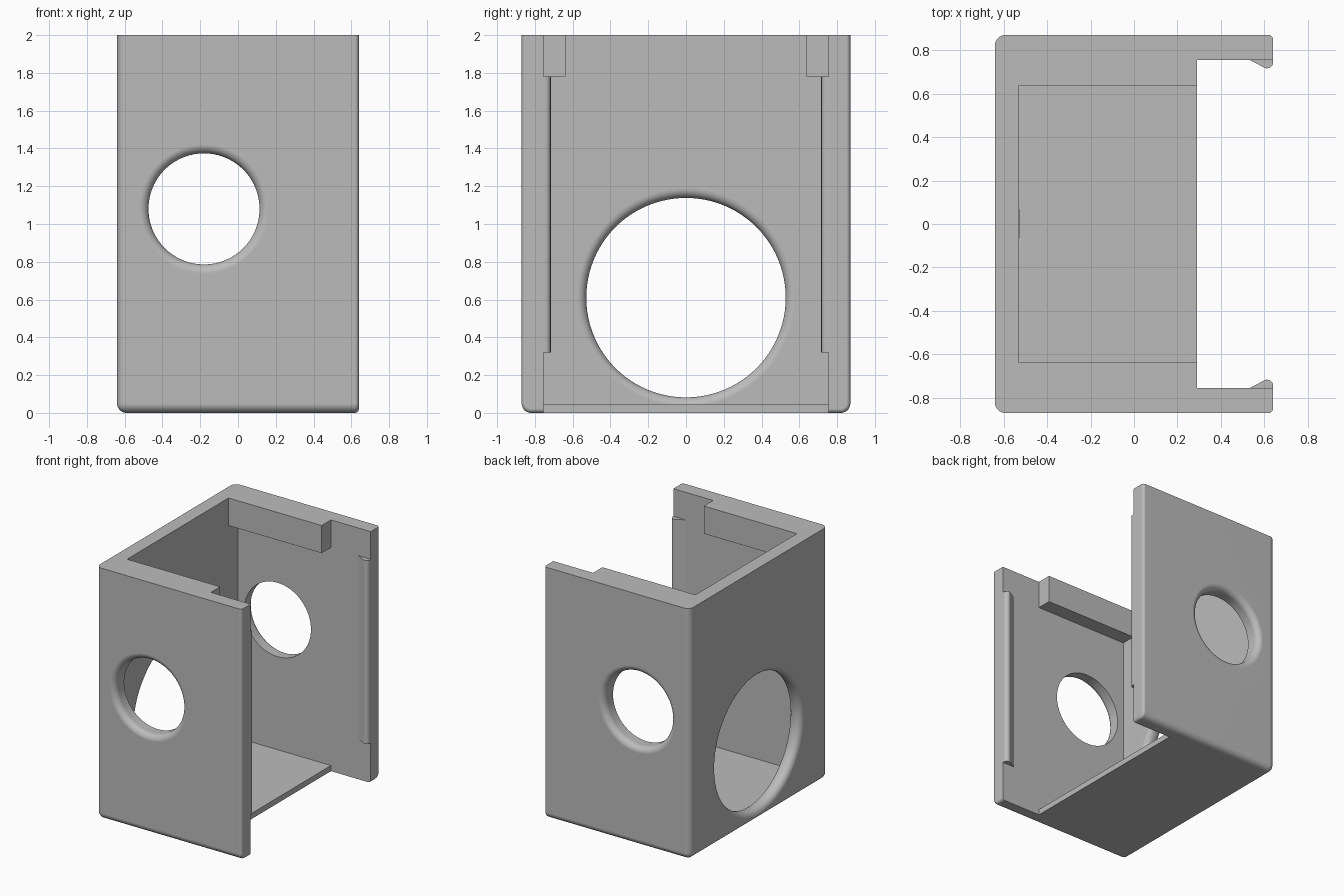
import bpy
import bmesh
from math import cos, sin, pi, radians
from mathutils import Matrix

if "Cube" in bpy.data.objects:
    bpy.data.objects.remove(bpy.data.objects["Cube"], do_unlink=True)

HX, HY, TOP = 0.64, 0.87, 2.0        # half width, half depth, height
IN_X, IN_Y = -0.53, 0.755            # inner wall faces
FLOOR, FLOOR_END = 0.045, 0.29
RAIL_Y, RAIL_Z = 0.638, 1.78
FILLET = 0.048

grey = bpy.data.materials.new("plain_grey")
grey.use_nodes = True
grey.diffuse_color = (0.5, 0.5, 0.5, 1)
grey.node_tree.nodes["Principled BSDF"].inputs["Base Color"].default_value = (0.5, 0.5, 0.5, 1)


def to_object(name, bm):
    bmesh.ops.recalc_face_normals(bm, faces=bm.faces)
    mesh = bpy.data.meshes.new(name)
    bm.to_mesh(mesh)
    bm.free()
    mesh.materials.append(grey)
    obj = bpy.data.objects.new(name, mesh)
    bpy.context.collection.objects.link(obj)
    return obj


def box_mesh(low, high):
    bm = bmesh.new()
    bmesh.ops.create_cube(bm, size=1)
    for v in bm.verts:
        v.co = [(a + b) / 2 + c * (b - a) for a, b, c in zip(low, high, v.co)]
    return bm


def lathe(name, rings, matrix, steps=96):
    """Closed solid of circles, given as (radius, position along the axis)."""
    bm = bmesh.new()
    loops = [[bm.verts.new((r * cos(2 * pi * i / steps), r * sin(2 * pi * i / steps), p))
              for i in range(steps)] for r, p in rings]
    for a, b in zip(loops, loops[1:]):
        for i in range(steps):
            j = (i + 1) % steps
            bm.faces.new((a[i], a[j], b[j], b[i]))
    bm.faces.new(loops[0])
    bm.faces.new(loops[-1])
    bm.transform(matrix)
    return to_object(name, bm)


def flare(radius, face, beyond, steps=8):
    """Rounded mouth opening towards a wall face in the +axis direction."""
    rings = [(radius + FILLET * (1 - cos(t)), face - FILLET + FILLET * sin(t))
             for t in (i * pi / 2 / steps for i in range(steps + 1))]
    return rings + [(radius + FILLET, face + beyond)]


def flip(rings):
    return [(r, -p) for r, p in reversed(rings)]


def cut(target, cutter):
    cutter.hide_render = True
    mod = target.modifiers.new("cut", 'BOOLEAN')
    mod.operation, mod.solver, mod.object = 'DIFFERENCE', 'EXACT', cutter
    bpy.context.view_layer.objects.active = target
    bpy.ops.object.modifier_apply(modifier=mod.name)
    bpy.data.objects.remove(cutter, do_unlink=True)


def smooth(obj):
    bpy.ops.object.select_all(action='DESELECT')
    obj.select_set(True)
    bpy.context.view_layer.objects.active = obj
    bpy.ops.object.shade_smooth_by_angle(angle=radians(30))
    obj.modifiers.new("even_normals", 'WEIGHTED_NORMAL').keep_sharp = True


def on_plane(edge, axis, value):
    return all(abs(v.co[axis] - value) < 1e-4 for v in edge.verts)


# Housing block: large rounds at back and bottom, small rounds at the open end
bm = box_mesh((-HX, -HY, 0), (HX, HY, TOP))
big = [e for e in bm.edges if not on_plane(e, 2, TOP) and not on_plane(e, 0, HX)]
bmesh.ops.bevel(bm, geom=big, offset=0.05, segments=8, profile=0.5, affect='EDGES')
small = [e for e in bm.edges if on_plane(e, 0, HX) and not on_plane(e, 2, TOP)]
bmesh.ops.bevel(bm, geom=small, offset=0.022, segments=5, profile=0.5, affect='EDGES')
housing = to_object("housing", bm)

# Hollow: main cavity, narrower mouth between the top rails, full open end
cut(housing, to_object("cavity", box_mesh((IN_X, -IN_Y, FLOOR), (1, IN_Y, RAIL_Z))))
cut(housing, to_object("mouth", box_mesh((IN_X, -RAIL_Y, 1.5), (1, RAIL_Y, 2.2))))
cut(housing, to_object("open_end", box_mesh((FLOOR_END, -IN_Y, -0.2), (1, IN_Y, 2.2))))

# Round port through both side walls, rounded on the outside
mouth = flare(0.294, HY, 0.1)
cut(housing, lathe("side_port", flip(mouth) + mouth,
                   Matrix.Translation((-0.18, 0, 1.08)) @ Matrix.Rotation(pi / 2, 4, 'X')))

# Large port through the back wall, rounded on both faces
rings = flip(flare(0.528, HX, 0.1)) + flare(0.528, IN_X, 0.004)
cut(housing, lathe("back_port", rings,
                   Matrix.Translation((0, 0, 0.61)) @ Matrix.Rotation(pi / 2, 4, 'Y')))
smooth(housing)

# Snap lips along the open edges of the side walls
lip_profile = [(0.53, 0.756), (0.598, 0.72), (0.608, 0.716), (0.62, 0.717),
               (0.632, 0.724), (0.639, 0.735), (HX, 0.745), (HX, 0.756)]
for name, side in (("front_lip", -1), ("rear_lip", 1)):
    bm = bmesh.new()
    face = bm.faces.new([bm.verts.new((x, side * y, 0.32)) for x, y in lip_profile])
    new = bmesh.ops.extrude_face_region(bm, geom=[face])["geom"]
    bmesh.ops.translate(bm, vec=(0, 0, RAIL_Z - 0.32),
                        verts=[g for g in new if isinstance(g, bmesh.types.BMVert)])
    smooth(to_object(name, bm))
